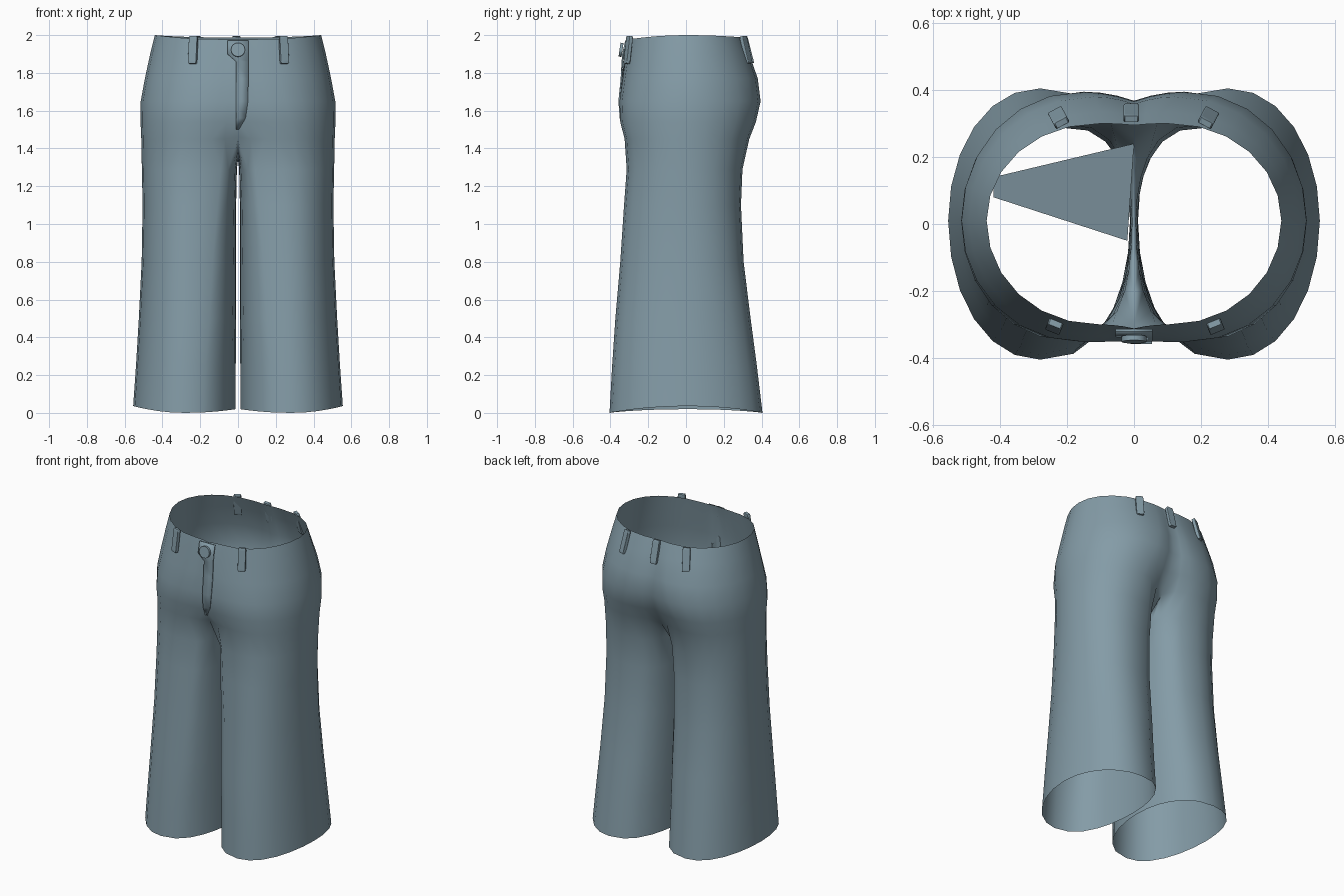
import bpy, bmesh
from math import sin, cos, radians

if "Cube" in bpy.data.objects:
    bpy.data.objects.remove(bpy.data.objects["Cube"])

NO, K, M = 12, 3, 5   # outer arc segments, inner quarter points, crotch points
YM = 0.01

mat = bpy.data.materials.new("slate_cloth")
mat.diffuse_color = (.23, .33, .385, 1)
mat.use_nodes = True
mat.node_tree.nodes["Principled BSDF"].inputs["Base Color"].default_value = mat.diffuse_color

# hip rings: z, peak x, outer x, front y, back y, centre front y, centre back y
HIPS = [(2.0, .10, .44, -.300, .300, -.312, .295),
        (1.9, .10, .465, -.315, .335, -.330, .325),
        (1.77, .12, .493, -.335, .380, -.338, .358),
        (1.65, .15, .515, -.352, .395, -.350, .368),
        (1.54, .19, .516, -.348, .370, -.340, .330),
        (1.45, .21, .512, -.325, .335, -.300, .260)]
# leg rings: z, peak x, outer x, inner x, front y, back y, inner roundness
LEGS = [(1.29, .24, .509, .006, -.314, .299, .36),
        (1.1, .25, .505, .010, -.328, .291, .42),
        (.8, .26, .51, .010, -.348, .305, .55),
        (.5, .265, .525, .010, -.374, .342, .65),
        (.25, .275, .54, .012, -.391, .375, .75),
        (0, .28, .555, .012, -.405, .405, .8)]
CROTCH = [(-.2, 1.395), (-.09, 1.355), (.03, 1.34), (.14, 1.35), (.21, 1.38)]


def outer_arc(z, cx, X, yf, yb):
    pts = []
    for i in range(NO + 1):
        a = radians(-90 + 180 * i / NO)
        s = sin(a)
        y = YM + (yb - YM) * s if s > 0 else YM + (YM - yf) * s
        pts.append((cx + (X - cx) * max(cos(a), 0) ** .95, y, z))
    return pts


def hip_ring(z, cx, X, yf, yb, yfc, ybc):
    front = [(cx * (1 - k / K), yf + (yfc - yf) * (k / K) ** 2, z) for k in range(K, 0, -1)]
    back = [(cx * (1 - k / K), yb + (ybc - yb) * (k / K) ** 2, z) for k in range(1, K + 1)]
    pts = front + outer_arc(z, cx, X, yf, yb) + back
    if z == 2.0:   # waist dips at the front and back
        pts = [(x, y, z - (.022 if y < 0 else .012) * (y / .3) ** 2) for x, y, z in pts]
    return pts


def leg_ring(z, cx, X, xi, yf, yb, p):
    def inner(deg):
        a = radians(deg)
        s = sin(a)
        y = YM + (yb - YM) * s if s > 0 else YM + (YM - yf) * s
        q = p if s < 0 else (p + .8) / 2      # front is squarer than back
        return (cx - (cx - xi) * abs(cos(a)) ** q, y, z)
    front = [inner(-90 - 50 * k / K) for k in range(K, 0, -1)]
    back = [inner(90 + 50 * k / K) for k in range(1, K + 1)]
    mid = [inner(140 + 80 * k / (M + 1)) for k in range(1, M + 1)]
    pts = front + outer_arc(z, cx, X, yf, yb) + back + mid
    if z == 0:     # hem rises at both sides
        pts = [(x, y, (.035 if x > cx else .02) * ((x - cx) / .27) ** 2) for x, y, z in pts]
    return pts


def finish(name, bm, angle=60):
    me = bpy.data.meshes.new(name)
    bm.normal_update()
    bm.to_mesh(me)
    bm.free()
    me.materials.append(mat)
    ob = bpy.data.objects.new(name, me)
    bpy.context.collection.objects.link(ob)
    bpy.ops.object.select_all(action='DESELECT')
    ob.select_set(True)
    bpy.context.view_layer.objects.active = ob
    bpy.ops.object.shade_smooth_by_angle(angle=radians(angle))
    return ob


# Trouser shell: one half, mirrored across the centre seam
bm = bmesh.new()
rings = [[bm.verts.new(p) for p in hip_ring(*r)] for r in HIPS]
crotch = rings[-1]
crotch[0].co.z, crotch[-1].co.z = 1.46, 1.42
for a, b in zip(rings, rings[1:]):
    for i in range(len(a) - 1):
        bm.faces.new((a[i], b[i], b[i + 1], a[i + 1]))
seam = [bm.verts.new((0, y, z)) for y, z in reversed(CROTCH)]
legs = [crotch + seam] + [[bm.verts.new(p) for p in leg_ring(*r)] for r in LEGS]
for a, b in zip(legs, legs[1:]):
    n = len(a)
    for i in range(n):
        j = (i + 1) % n
        bm.faces.new((a[i], b[i], b[j], a[j]))
shell = finish("trouser_shell", bm, 80)
mir = shell.modifiers.new("mirror", 'MIRROR')
mir.merge_threshold = .001

# Loose inner panel seen through the waist
bm = bmesh.new()
bm.faces.new([bm.verts.new(p) for p in
              ((-.42, .08, 1.3), (-.02, -.05, 1.32), (0, .24, 1.4), (-.42, .14, 1.3))])
finish("inner_panel", bm)

# Fly panel following the centre front, with a thin edge
bm = bmesh.new()
rows = []
for z, y, xl, xr in ((1.972, -.322, -.055, .055), (1.9, -.338, -.055, .055),
                     (1.86, -.341, -.01, .055), (1.77, -.346, -.01, .055),
                     (1.65, -.358, -.01, .053), (1.56, -.351, -.01, .04),
                     (1.5, -.328, -.01, .005)):
    rows.append([bm.verts.new((x, y, z)) for x in (xl, xr)])
for a, b in zip(rows, rows[1:]):
    bm.faces.new((a[0], b[0], b[1], a[1]))
fly = finish("fly_panel", bm)
sol = fly.modifiers.new("thickness", 'SOLIDIFY')
sol.thickness = .008
sol.offset = -1

# Button
bpy.ops.mesh.primitive_cylinder_add(vertices=16, radius=.037, depth=.016,
                                    location=(0, -.344, 1.922),
                                    rotation=(radians(82), 0, 0))
bpy.context.object.name = "button"
bpy.context.object.data.materials.append(mat)
bpy.ops.object.shade_smooth_by_angle(angle=radians(40))

# Belt loops: x, y, turn, lean
for i, (x, y, turn, lean) in enumerate(((.243, -.306, 22, -.12), (-.238, -.306, -22, -.12),
                                        (.222, .318, -28, .25), (-.225, .318, 28, .25),
                                        (-.008, .332, 0, .25))):
    bpy.ops.mesh.primitive_cube_add(size=1, location=(x, y, 1.922),
                                    rotation=(lean, 0, radians(turn)))
    ob = bpy.context.object
    ob.name = f"belt_loop_{i + 1}"
    ob.scale = (.046, .022, .148)
    ob.data.materials.append(mat)
    bev = ob.modifiers.new("bevel", 'BEVEL')
    bev.width = .1
    bev.segments = 2
    bpy.ops.object.shade_smooth_by_angle(angle=radians(50))
